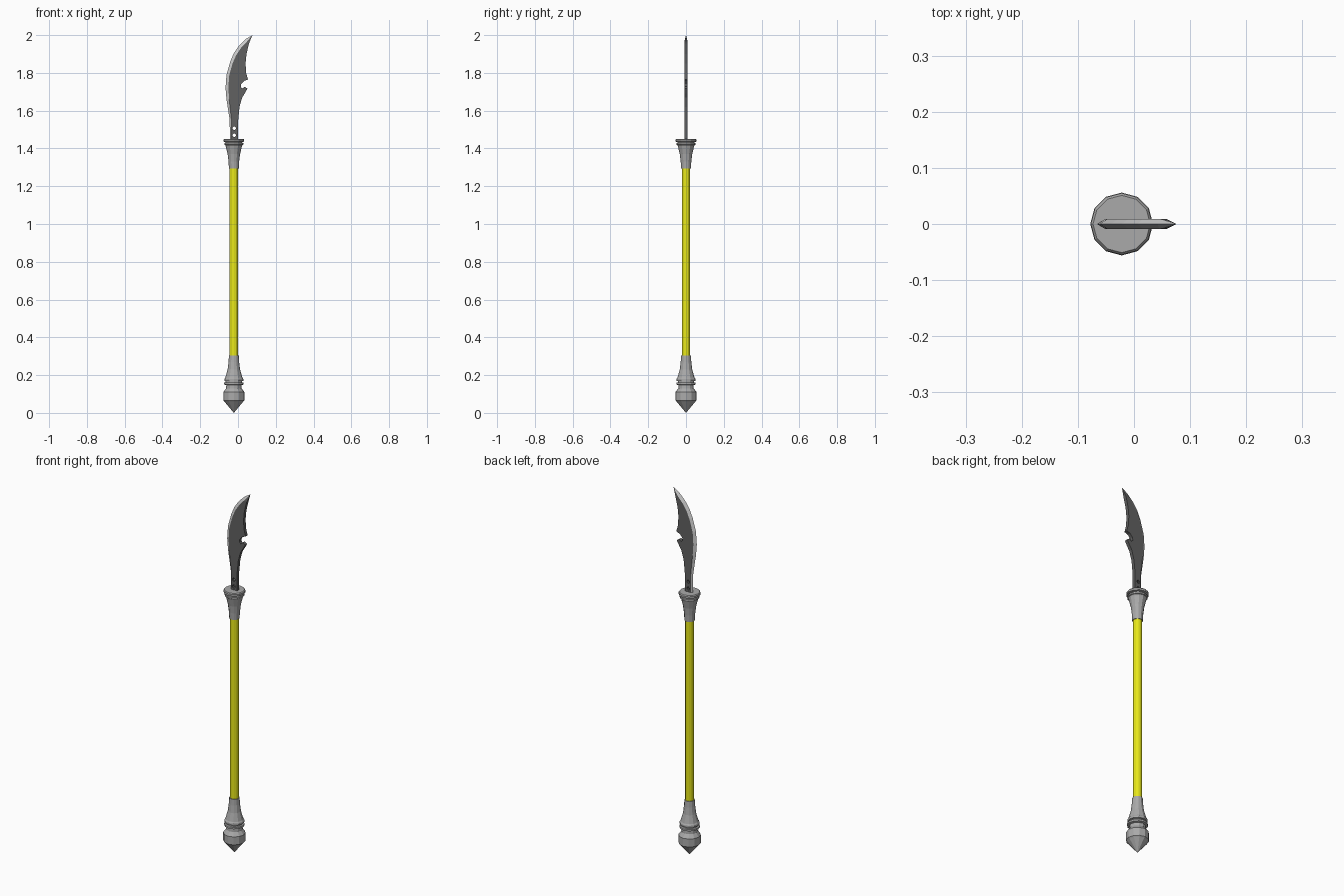
import bpy, bmesh, math

if "Cube" in bpy.data.objects:
    bpy.data.objects.remove(bpy.data.objects["Cube"])

CX = -0.022   # pole axis
SIDES = 12


def material(name, rgb):
    m = bpy.data.materials.new(name)
    m.diffuse_color = (*rgb, 1)
    m.use_nodes = True
    m.node_tree.nodes["Principled BSDF"].inputs["Base Color"].default_value = m.diffuse_color
    return m


def add_object(name, bm, mats=()):
    bmesh.ops.recalc_face_normals(bm, faces=bm.faces)
    me = bpy.data.meshes.new(name)
    bm.to_mesh(me)
    bm.free()
    for m in mats:
        me.materials.append(m)
    ob = bpy.data.objects.new(name, me)
    bpy.context.collection.objects.link(ob)
    return ob


def lathe(name, profile, mats=()):
    """Revolve (radius, z) points around the pole axis; radius 0 makes a point."""
    bm = bmesh.new()
    rings = []
    for r, z in profile:
        n = SIDES if r > 0 else 1
        rings.append([bm.verts.new((CX + r * math.cos(math.tau * i / SIDES),
                                    r * math.sin(math.tau * i / SIDES), z)) for i in range(n)])
    for a, b in zip(rings, rings[1:]):
        for i in range(SIDES):
            j = (i + 1) % SIDES
            quad = [a[i % len(a)], a[j % len(a)], b[j % len(b)], b[i % len(b)]]
            bm.faces.new(list(dict.fromkeys(quad)))
    for ring in (rings[0], rings[-1]):
        if len(ring) > 1:
            bm.faces.new(ring)
    return add_object(name, bm, mats)


yellow = material("yellow", (0.8, 0.8, 0.01))
dark = material("dark_steel", (0.12, 0.12, 0.12))
edge_grey = material("edge_steel", (0.6, 0.6, 0.6))
grey = material("grey_metal", (0.4, 0.4, 0.4))

# Pole
lathe("shaft", [(0.022, 0.28), (0.022, 1.31)], [yellow])

# Upper socket with two rings
lathe("upper_socket", [
    (0.026, 1.293), (0.028, 1.33), (0.033, 1.37), (0.043, 1.412), (0.046, 1.418),
    (0.050, 1.420), (0.050, 1.428), (0.044, 1.431), (0.044, 1.434),
    (0.055, 1.436), (0.055, 1.446), (0.051, 1.451)], [grey])

# Lower socket with two rings, bulb and pointed end
lathe("lower_socket", [
    (0.026, 0.303), (0.028, 0.27), (0.033, 0.23), (0.045, 0.187), (0.050, 0.180),
    (0.050, 0.170), (0.043, 0.168), (0.043, 0.162), (0.051, 0.160), (0.051, 0.150),
    (0.040, 0.147), (0.041, 0.130), (0.056, 0.110), (0.056, 0.066), (0.050, 0.060),
    (0, 0.0)], [grey])

# Blade: sharpened left edge, flat spine with a hooked notch, single point at the tip
T = 0.009
tip = (0.076, 2.0)
cutting = [(-0.043, 1.44), (-0.044, 1.55), (-0.053, 1.61), (-0.061, 1.66), (-0.066, 1.72),
           (-0.061, 1.79), (-0.041, 1.86), (-0.022, 1.905), (0.006, 1.945), (0.042, 1.98)]
inset = [(-0.034, 1.44), (-0.035, 1.55), (-0.041, 1.61), (-0.047, 1.66), (-0.051, 1.72),
         (-0.047, 1.785), (-0.028, 1.852), (-0.010, 1.893), (0.016, 1.932), (0.045, 1.963)]
spine = [(0.001, 1.44), (0.001, 1.55), (0.008, 1.62), (0.022, 1.67), (0.035, 1.69),
         (0.050, 1.717), (0.035, 1.727), (0.023, 1.717), (0.015, 1.725), (0.017, 1.74),
         (0.032, 1.757), (0.053, 1.765), (0.043, 1.80), (0.040, 1.85), (0.045, 1.90),
         (0.058, 1.955)]
bm = bmesh.new()


def verts(points, y):
    return [bm.verts.new((x, y, z)) for x, z in points]


edge = verts(cutting, 0)
point = verts([tip], 0)[0]
sides = []
for y in (-T, T):
    inn, back = verts(inset, y), verts(spine, y)
    sides.append((inn, back))
    bm.faces.new(inn + back[::-1])
    bm.faces.new((inn[-1], back[-1], point))
    bevel = [bm.faces.new((edge[i], edge[i + 1], inn[i + 1], inn[i])) for i in range(len(edge) - 1)]
    bevel.append(bm.faces.new((edge[-1], point, inn[-1])))
    for f in bevel:
        f.material_index = 1
(inn_a, back_a), (inn_b, back_b) = sides
for i in range(len(spine) - 1):
    bm.faces.new((back_a[i], back_a[i + 1], back_b[i + 1], back_b[i]))
bm.faces.new((back_a[-1], point, back_b[-1]))
bm.faces.new((edge[0], inn_a[0], back_a[0], back_b[0], inn_b[0]))
blade = add_object("blade", bm, [dark, edge_grey])

# Three round holes through the tang
bm = bmesh.new()
for z in (1.470, 1.507, 1.544):
    new = bmesh.ops.create_cone(bm, cap_ends=True, segments=10, radius1=0.009,
                                radius2=0.009, depth=0.1)["verts"]
    for v in new:
        v.co = (v.co.x + CX + 0.002, v.co.z, v.co.y + z)
cutter = add_object("hole_cutter", bm, [dark])
cutter.hide_render = True
mod = blade.modifiers.new("holes", 'BOOLEAN')
mod.operation = 'DIFFERENCE'
mod.solver = 'EXACT'
mod.object = cutter
bpy.context.view_layer.objects.active = blade
bpy.ops.object.modifier_apply(modifier=mod.name)
bpy.data.objects.remove(cutter)
